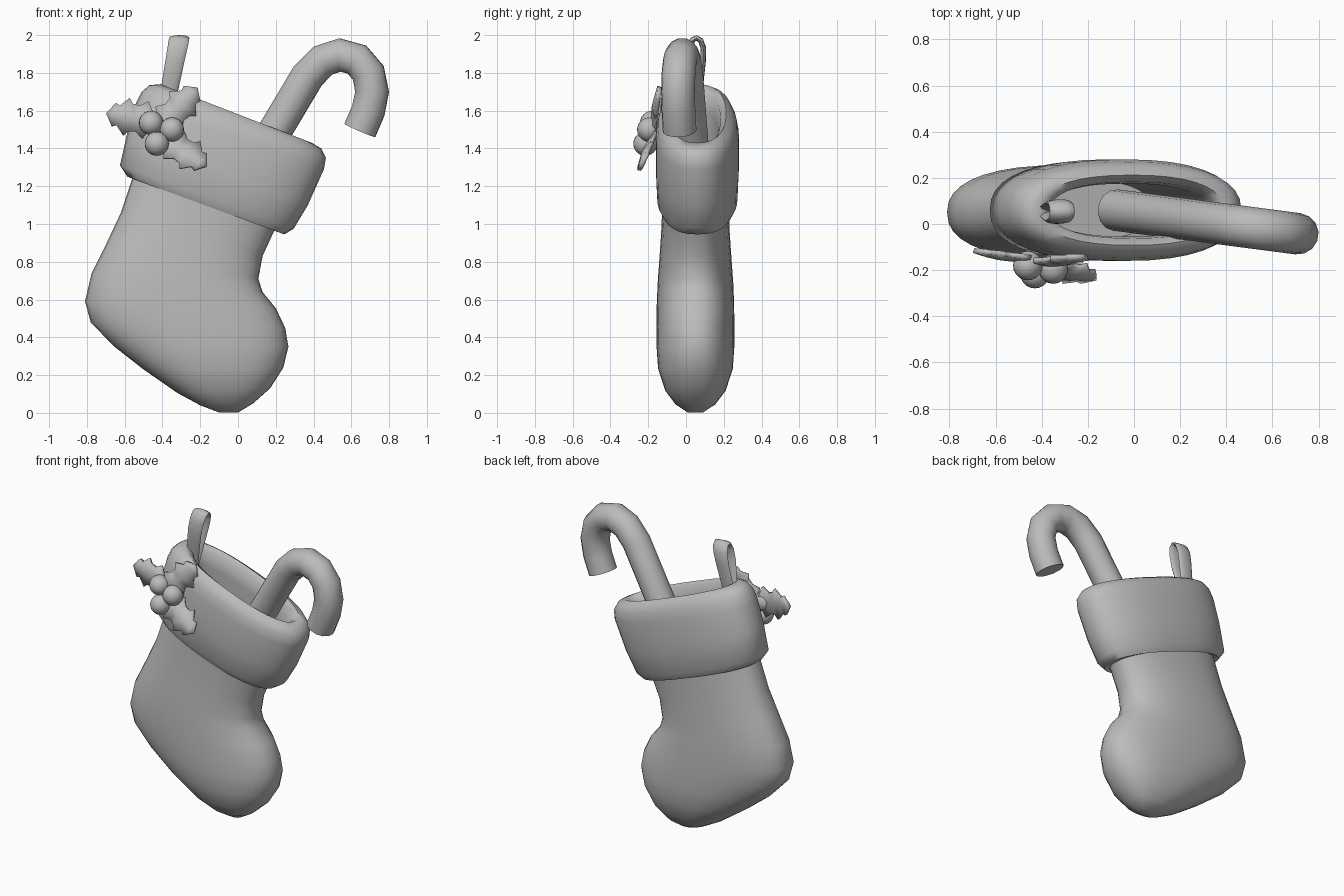
import bpy, bmesh, math
from mathutils import Vector

old = bpy.data.objects.get("Cube")
if old:
    bpy.data.objects.remove(old)

grey = bpy.data.materials.new("plain grey")
grey.use_nodes = True
grey.diffuse_color = (0.5, 0.5, 0.5, 1)
shader = next(n for n in grey.node_tree.nodes if n.type == 'BSDF_PRINCIPLED')
shader.inputs["Base Color"].default_value = grey.diffuse_color


def finish(name, bm, angle=60):
    bmesh.ops.recalc_face_normals(bm, faces=bm.faces)
    mesh = bpy.data.meshes.new(name)
    bm.to_mesh(mesh)
    bm.free()
    obj = bpy.data.objects.new(name, mesh)
    bpy.context.collection.objects.link(obj)
    mesh.materials.append(grey)
    bpy.ops.object.select_all(action='DESELECT')
    obj.select_set(True)
    bpy.context.view_layer.objects.active = obj
    bpy.ops.object.shade_smooth_by_angle(angle=math.radians(angle))
    return obj


def skin(name, rings, cap_start=True, cap_end=True):
    """Bridge a list of equal point rings into one surface."""
    bm = bmesh.new()
    loops = [[bm.verts.new(p) for p in ring] for ring in rings]
    n = len(loops[0])
    for a, b in zip(loops, loops[1:]):
        for i in range(n):
            j = (i + 1) % n
            bm.faces.new((a[i], a[j], b[j], b[i]))
    if cap_start:
        bm.faces.new(loops[0])
    if cap_end:
        bm.faces.new(loops[-1])
    return finish(name, bm)


def oval(xl, zl, xr, zr, depth, y, power=2.35, n=36):
    """Rounded section between a right-hand and a left-hand edge point."""
    a, b = Vector((xl, y, zl)), Vector((xr, y, zr))
    mid, half = (a + b) / 2, (b - a) / 2
    soft = lambda v: math.copysign(abs(v) ** (2 / power), v)
    return [mid + half * soft(math.cos(t)) + Vector((0, depth * soft(math.sin(t)), 0))
            for t in (math.tau * i / n for i in range(n))]


def sweep(name, path, ref, size, n=14):
    """Sweep an ellipse along a path; size(k) gives its two radii."""
    path = [Vector(p) for p in path]
    rings = []
    for k, p in enumerate(path):
        tangent = (path[min(k + 1, len(path) - 1)] - path[max(k - 1, 0)]).normalized()
        side = (ref - tangent * ref.dot(tangent)).normalized()
        up = tangent.cross(side)
        w, h = size(k)
        rings.append([p + side * w * math.cos(t) + up * h * math.sin(t)
                      for t in (math.tau * i / n for i in range(n))])
    return skin(name, rings)


# Stocking body, from under the cuff down to the sole
body = [(-.53, 1.32, .24, 1.05, .175), (-.56, 1.24, .19, .96, .175),
        (-.62, 1.06, .13, .83, .182), (-.70, .89, .108, .71, .192),
        (-.775, .74, .13, .64, .20), (-.81, .59, .20, .555, .205),
        (-.78, .48, .25, .45, .206), (-.66, .355, .267, .35, .206),
        (-.50, .23, .24, .24, .198), (-.32, .105, .17, .13, .16),
        (-.20, .04, .08, .05, .105), (-.10, .002, .0, .002, .04)]
skin("stocking_body", [oval(*r, .05) for r in body], cap_start=False)

# Thick cuff: outer wall, rolled rim, then the inner wall and floor
cuff = [(-.52, 1.25, .18, .98, .16), (-.585, 1.25, .245, .945, .19),
        (-.625, 1.31, .295, .975, .213), (-.585, 1.49, .37, 1.10, .22),
        (-.54, 1.64, .455, 1.29, .22), (-.51, 1.70, .465, 1.35, .208),
        (-.47, 1.735, .44, 1.40, .185), (-.41, 1.74, .39, 1.43, .152),
        (-.36, 1.70, .35, 1.41, .122), (-.37, 1.60, .31, 1.32, .115),
        (-.45, 1.28, .19, 1.03, .13), (-.52, 1.08, .08, .86, .13)]
skin("stocking_cuff", [oval(*r, .06) for r in cuff], cap_start=False)

# Candy cane leaning out of the opening
cane = [(-.08, 1.04), (.2, 1.5), (.37, 1.785), (.45, 1.865), (.54, 1.895), (.63, 1.87),
        (.69, 1.80), (.71, 1.70), (.69, 1.60), (.645, 1.495)]
sweep("candy_cane", [(x, .05 - .13 * x, z) for x, z in cane],
      Vector((0.13, 1, 0)), lambda k: (.09, .09))

# Flat hanging loop
loop = [(.055, 1.62), (.03, 1.75), (.015, 1.86), (.018, 1.93), (.035, 1.975), (.055, 1.985),
        (.078, 1.972), (.092, 1.93), (.09, 1.86), (.078, 1.75), (.062, 1.62)]
sweep("hanging_loop", [(-.365 + .19 * (z - 1.7), y, z) for y, z in loop],
      Vector((1, 0, 0)), lambda k: (.044 + .01 * math.sin(math.pi * k / 10), .015), 12)


# Spiky holly leaves with a raised middle rib
def leaf(name, base, tip, facing, width):
    base, tip = Vector(base), Vector(tip)
    along = tip - base
    side = along.cross(Vector(facing)).normalized()
    normal = side.cross(along).normalized()
    outline = [(0, .15), (.14, .6), (.22, 1), (.38, .68), (.52, .72), (.6, 1),
               (.76, .52), (.85, .62), (1, 0)]
    bm = bmesh.new()
    spine = [bm.verts.new(base + along * t + normal * .016 * math.sin(math.pi * t))
             for t, w in outline]
    for sign in (-1, 1):
        edge = [bm.verts.new(base + along * t + side * sign * w * width)
                for t, w in outline[:-1]] + [spine[-1]]
        for i in range(len(outline) - 1):
            corners = [spine[i], spine[i + 1], edge[i + 1], edge[i]]
            bm.faces.new(list(dict.fromkeys(corners)))
    obj = finish(name, bm, 40)
    thick = obj.modifiers.new("thickness", 'SOLIDIFY')
    thick.thickness = .022
    thick.offset = 0


leaf("holly_leaf_right", (-.43, -.15, 1.54), (-.695, -.115, 1.585), (.1, -1, 0), .10)
leaf("holly_leaf_upper", (-.41, -.17, 1.51), (-.215, -.14, 1.72), (0, -1, .1), .095)
leaf("holly_leaf_lower", (-.39, -.18, 1.45), (-.165, -.235, 1.305), (0, -.88, .45), .095)

# Berries
for i, spot in enumerate([(-.46, -.18, 1.535), (-.35, -.195, 1.5), (-.43, -.215, 1.425)]):
    bm = bmesh.new()
    bmesh.ops.create_uvsphere(bm, u_segments=20, v_segments=12, radius=.064)
    bmesh.ops.translate(bm, verts=bm.verts, vec=spot)
    finish(f"holly_berry_{i + 1}", bm)
